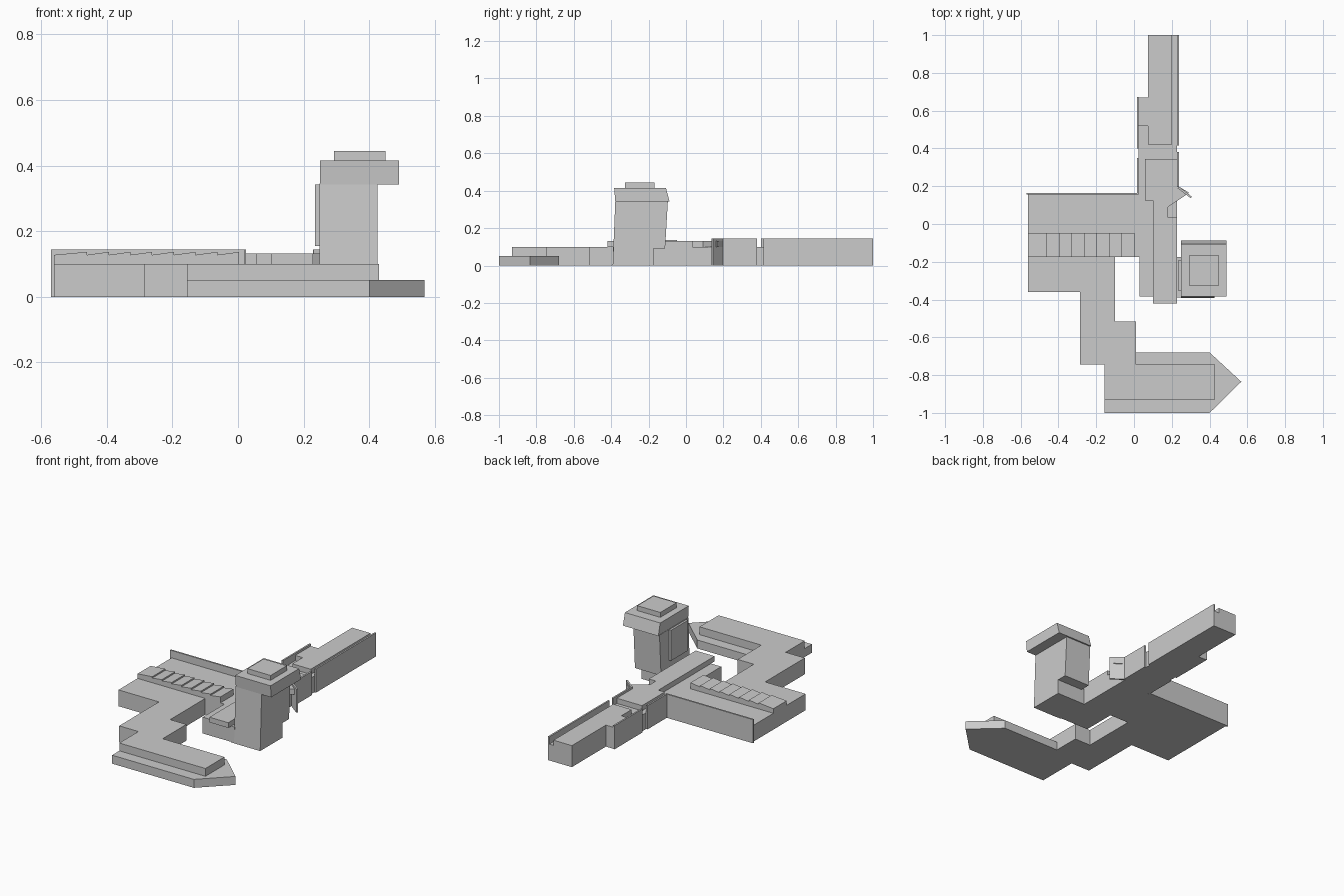
import bpy, bmesh


def prism(name, pts, a, b, axis='z'):
    """Extrude a 2D outline from a to b along z (xy outline), y (xz) or x (yz)."""
    place = {'z': lambda u, v, w: (u, v, w),
             'y': lambda u, v, w: (u, w, v),
             'x': lambda u, v, w: (w, u, v)}[axis]
    bm = bmesh.new()
    lo = [bm.verts.new(place(u, v, a)) for u, v in pts]
    hi = [bm.verts.new(place(u, v, b)) for u, v in pts]
    bm.faces.new(lo)
    bm.faces.new(hi)
    n = len(pts)
    for i in range(n):
        j = (i + 1) % n
        bm.faces.new((lo[i], lo[j], hi[j], hi[i]))
    bmesh.ops.recalc_face_normals(bm, faces=bm.faces)
    me = bpy.data.meshes.new(name)
    bm.to_mesh(me)
    bm.free()
    ob = bpy.data.objects.new(name, me)
    bpy.context.collection.objects.link(ob)
    return ob


def box(name, x0, x1, y0, y1, z0, z1):
    return prism(name, [(x0, y0), (x1, y0), (x1, y1), (x0, y1)], z0, z1)


MID, TOP, WALL = 0.10, 0.132, 0.145

# Main ground level: platform, zigzag path and long walkway
prism("platform", [
    (-0.56, 0.155), (-0.56, -0.36), (-0.285, -0.36), (-0.285, -0.745),
    (-0.155, -0.745), (-0.155, -0.93), (0.43, -0.93), (0.43, -0.745),
    (0.01, -0.745), (0.01, -0.515), (-0.10, -0.515), (-0.10, -0.175),
    (0.03, -0.175), (0.03, -0.385), (0.228, -0.385), (0.228, 1.0),
    (0.075, 1.0), (0.075, 0.67), (0.025, 0.67), (0.025, 0.155)], 0, MID)

# Low pointed slab at the front
prism("pointed_slab", [
    (-0.155, -1.0), (0.40, -1.0), (0.568, -0.835), (0.40, -0.68),
    (0.01, -0.68), (0.01, -0.745), (-0.155, -0.745)], 0, 0.052)

# Row of sloped steps on the platform
steps = [(-0.56, MID), (-0.56, 0.128), (-0.46, 0.137)]
x, pitch = -0.46, 0.0662
while x < 0.0:
    steps += [(x, 0.128), (x + pitch, 0.137)]
    x += pitch
steps += [(steps[-1][0], MID)]
prism("sloped_steps", steps, -0.175, -0.048, 'y')

# Raised central deck with overhanging front and side spur
prism("central_deck", [
    (0.10, -0.42), (0.228, -0.42), (0.228, 0.035), (0.18, 0.035),
    (0.18, 0.09), (0.292, 0.165), (0.235, 0.20), (0.235, 0.345),
    (0.057, 0.345), (0.057, 0.125), (0.10, 0.125)], MID, TOP)

# Raised rear deck
prism("rear_deck", [
    (0.20, 0.42), (0.20, 1.0), (0.075, 1.0), (0.075, 0.67),
    (0.025, 0.67), (0.025, 0.52), (0.075, 0.52), (0.075, 0.42)], MID, TOP)

# Thin boundary walls
for name, b in {
    "back_wall": (-0.57, 0.022, 0.155, 0.165),
    "left_wall_near": (0.015, 0.025, 0.16, 0.35),
    "left_wall_far": (0.015, 0.025, 0.40, 0.672),
    "right_wall_near": (0.228, 0.238, 0.195, 0.38),
    "right_wall_far": (0.228, 0.238, 0.415, 1.0),
}.items():
    box(name, *b, 0, WALL)
prism("angled_wall", [(0.23, 0.19), (0.30, 0.137), (0.306, 0.145),
                      (0.238, 0.198)], 0, WALL)

# Tower body, undercut at the rear foot
prism("tower_body", [
    (-0.392, 0), (-0.175, 0), (-0.175, 0.09), (-0.112, 0.09),
    (-0.097, 0.345), (-0.378, 0.345)], 0.248, 0.425, 'x')
box("tower_foot_link", 0.225, 0.25, -0.39, -0.175, 0, MID)
box("tower_side_panel", 0.235, 0.25, -0.355, -0.19, 0.155, 0.342)

# Tower cap with sloped rear edge, and top block
prism("tower_cap", [(-0.378, 0.342), (-0.088, 0.342), (-0.107, 0.415),
                    (-0.384, 0.415)], 0.25, 0.49, 'x')
box("tower_top_block", 0.292, 0.449, -0.325, -0.168, 0.415, 0.445)
